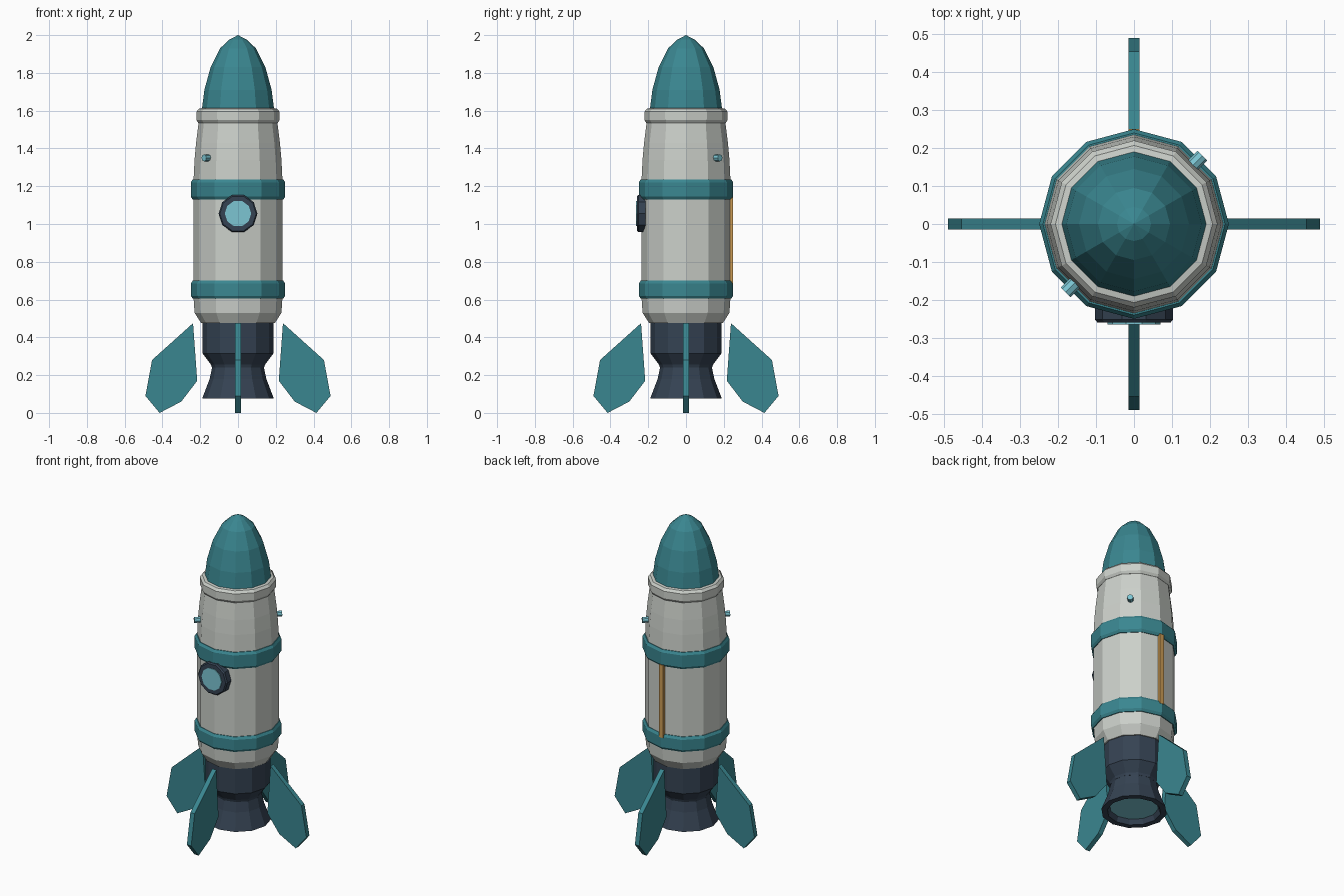
import bpy, bmesh
from math import pi, sin, cos
from mathutils import Matrix, Vector

if "Cube" in bpy.data.objects:
    bpy.data.objects.remove(bpy.data.objects["Cube"])


def material(name, rgb):
    m = bpy.data.materials.new(name)
    m.diffuse_color = (*rgb, 1)
    m.use_nodes = True
    m.node_tree.nodes["Principled BSDF"].inputs["Base Color"].default_value = m.diffuse_color
    return m


TEAL = material("teal", (0.042, 0.24, 0.28))
SHELL = material("pale_shell", (0.60, 0.63, 0.59))
DARK = material("dark_metal", (0.035, 0.055, 0.085))
GLASS = material("glass", (0.20, 0.56, 0.65))
GOLD = material("gold", (0.60, 0.33, 0.09))


def finish(name, bm, mat, matrix=Matrix()):
    bmesh.ops.recalc_face_normals(bm, faces=bm.faces)
    me = bpy.data.meshes.new(name)
    bm.to_mesh(me)
    bm.free()
    me.materials.append(mat)
    ob = bpy.data.objects.new(name, me)
    ob.matrix_world = matrix
    bpy.context.collection.objects.link(ob)
    return ob


def lathe(name, profile, mat, sides=12, closed=False, matrix=Matrix()):
    """Revolve (radius, z) points around z; a radius of 0 makes a pole."""
    bm = bmesh.new()
    rings = []
    for r, z in profile:
        if r == 0:
            rings.append([bm.verts.new((0, 0, z))] * sides)
        else:
            rings.append([bm.verts.new((r * cos(2 * pi * i / sides), r * sin(2 * pi * i / sides), z))
                          for i in range(sides)])
    pairs = list(zip(rings, rings[1:]))
    if closed:
        pairs.append((rings[-1], rings[0]))
    for a, b in pairs:
        for i in range(sides):
            j = (i + 1) % sides
            bm.faces.new(list(dict.fromkeys((a[i], a[j], b[j], b[i]))))
    return finish(name, bm, mat, matrix)


# Nose cone, hull and collar
lathe("nose_cone", [(0, 1.60), (0.192, 1.60), (0.178, 1.71), (0.145, 1.83), (0.095, 1.93),
                    (0.045, 1.977), (0, 2.0)], TEAL)
lathe("hull", [(0, 0.475), (0.195, 0.475), (0.23, 0.53), (0.236, 0.62), (0.236, 1.22),
               (0.23, 1.34), (0.222, 1.43), (0.207, 1.55), (0, 1.55)], SHELL)
lathe("collar", [(0.18, 1.535), (0.21, 1.535), (0.22, 1.55), (0.22, 1.595), (0.207, 1.61),
                 (0.18, 1.615)], SHELL, closed=True)

# Hull bands
for name, lo, hi in (("lower_band", 0.605, 0.70), ("upper_band", 1.13, 1.235)):
    lathe(name, [(0.22, lo), (0.24, lo), (0.25, lo + 0.015), (0.25, hi - 0.015), (0.24, hi), (0.22, hi)],
          TEAL, closed=True)

# Engine housing, hollow nozzle and exhaust glow
lathe("engine_housing", [(0, 0.48), (0.188, 0.48), (0.188, 0.315), (0.143, 0.255), (0.138, 0.24),
                         (0, 0.24)], DARK)
lathe("nozzle", [(0.125, 0.25), (0.135, 0.25), (0.15, 0.18), (0.19, 0.075), (0.155, 0.075), (0.12, 0.15)],
      DARK, closed=True)
lathe("exhaust_glow", [(0, 0.105), (0.142, 0.105), (0.135, 0.12), (0, 0.12)], GLASS)

# Four fins
FIN = [(0.238, 0.475), (0.455, 0.28), (0.49, 0.09), (0.415, 0), (0.30, 0.06), (0.216, 0.17)]
for k in range(4):
    bm = bmesh.new()
    face = bm.faces.new([bm.verts.new((x, -0.015, z)) for x, z in FIN])
    ext = bmesh.ops.extrude_face_region(bm, geom=[face])
    bmesh.ops.translate(bm, vec=(0, 0.03, 0),
                        verts=[v for v in ext["geom"] if isinstance(v, bmesh.types.BMVert)])
    # keep the starting face as the opposite side of the solid
    if not face.is_valid or len(bm.faces) < 8:
        bmesh.ops.holes_fill(bm, edges=[e for e in bm.edges if e.is_boundary])
    finish(f"fin_{k + 1}", bm, TEAL, Matrix.Rotation(k * pi / 2, 4, 'Z'))

# Porthole on the front
facing = Matrix.Translation((0, 0, 1.055)) @ Matrix.Rotation(pi / 2, 4, 'X')
lathe("porthole_frame", [(0, 0.215), (0.103, 0.215), (0.103, 0.252), (0.096, 0.26), (0, 0.26)],
      DARK, sides=10, matrix=facing)
lathe("porthole_glass", [(0, 0.24), (0.07, 0.24), (0.07, 0.265), (0, 0.265)], GLASS, sides=10, matrix=facing)

# Two small side lights on opposite diagonals
for k, d in enumerate((Vector((1, 1, 0)), Vector((-1, -1, 0)))):
    rot = d.to_track_quat('Z', 'Y').to_matrix().to_4x4()
    lathe(f"side_light_{k + 1}", [(0, 0.205), (0.018, 0.205), (0.018, 0.255), (0, 0.255)], GLASS,
          sides=8, matrix=Matrix.Translation((0, 0, 1.35)) @ rot)

# Gold conduit on the back
bm = bmesh.new()
bmesh.ops.create_cube(bm, size=1, matrix=Matrix.Translation((0, 0.235, 0.91)) @ Matrix.Diagonal((0.03, 0.03, 0.46, 1)))
finish("back_conduit", bm, GOLD)
